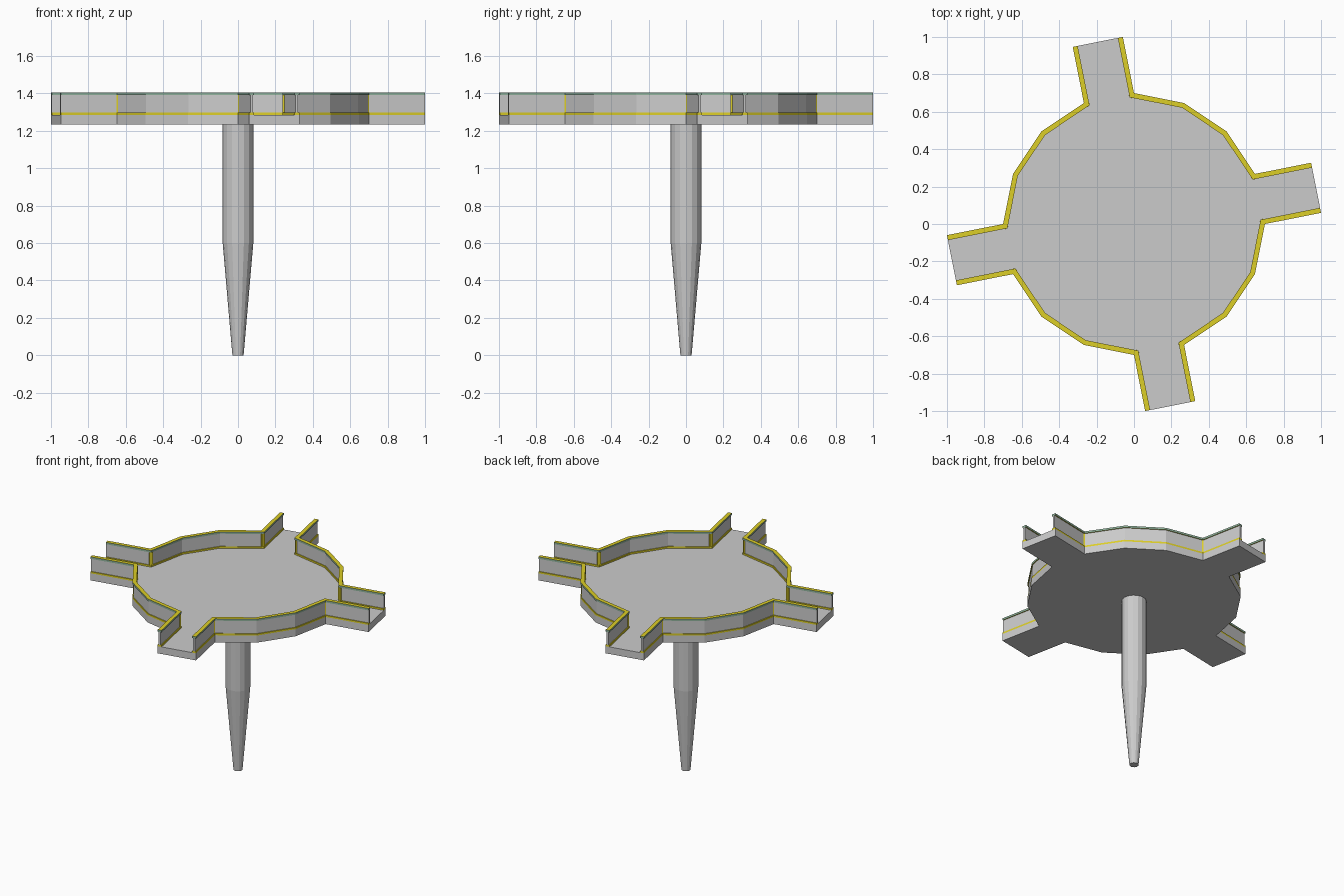
import bpy, bmesh, math
from mathutils import Vector

if "Cube" in bpy.data.objects:
    bpy.data.objects.remove(bpy.data.objects["Cube"])

R, ARM, STEP = 0.70, 0.306, math.radians(22.5)


def material(name, color):
    m = bpy.data.materials.new(name)
    m.diffuse_color = (*color, 1)
    m.use_nodes = True
    m.node_tree.nodes["Principled BSDF"].inputs["Base Color"].default_value = m.diffuse_color
    return m


gold = material("gold", (0.72, 0.62, 0.02))
green = material("green_edge", (0.28, 0.45, 0.33))
panel_grey = material("panel_grey", (0.66, 0.67, 0.68))


def finish(name, bm, mats=()):
    bmesh.ops.recalc_face_normals(bm, faces=bm.faces)
    mesh = bpy.data.meshes.new(name)
    bm.to_mesh(mesh)
    bm.free()
    for m in mats:
        mesh.materials.append(m)
    ob = bpy.data.objects.new(name, mesh)
    bpy.context.collection.objects.link(ob)
    return ob


def polar(r, a):
    return Vector((r * math.cos(a), r * math.sin(a)))


def quarter_path(q):
    """Edge from one arm tip, along the rim, to the next arm tip."""
    a0 = q * math.pi / 2
    rim = [polar(R, a0 + STEP * k) for k in range(1, 5)]
    start = rim[0] + polar(ARM, a0 + STEP / 2)
    end = rim[-1] + polar(ARM, a0 + math.pi / 2 + STEP / 2)
    return [start] + rim + [end]


def offset(path, d):
    """Shift an open path to its left (inward) with mitred corners."""
    dirs = [(b - a).normalized() for a, b in zip(path, path[1:])]
    norms = [Vector((-t.y, t.x)) for t in dirs]
    out = []
    for i, p in enumerate(path):
        n1, n2 = norms[max(i - 1, 0)], norms[min(i, len(norms) - 1)]
        out.append(p + (n1 + n2) * d / (1 + n1.dot(n2)))
    return out


def add_prism(bm, pts, z0, z1):
    lo = [bm.verts.new((p.x, p.y, z0)) for p in pts]
    hi = [bm.verts.new((p.x, p.y, z1)) for p in pts]
    bm.faces.new(lo[::-1])
    bm.faces.new(hi)
    n = len(pts)
    for i in range(n):
        j = (i + 1) % n
        bm.faces.new((lo[i], lo[j], hi[j], hi[i]))


def walls(name, d0, d1, z0, z1, mats):
    """Mitred strip following all four edge paths."""
    bm = bmesh.new()
    for q in range(4):
        path = quarter_path(q)
        add_prism(bm, offset(path, d0) + offset(path, d1)[::-1], z0, z1)
    if len(mats) > 1:
        for f in bm.faces:
            f.normal_update()
            f.material_index = 0 if abs(f.normal.z) > 0.5 else 1
    return finish(name, bm, mats)


# Platform slab with four arms
bm = bmesh.new()
add_prism(bm, [p for q in range(4) for p in quarter_path(q)], 1.235, 1.286)
finish("platform", bm)

# Railing: bottom trim, panels and top rail
walls("bottom_trim", 0.0, 0.027, 1.286, 1.298, [gold])
walls("railing_panels", 0.006, 0.021, 1.298, 1.391, [panel_grey])
walls("top_rail", 0.0, 0.027, 1.391, 1.405, [gold, green])

# Corner posts where the arms meet the rim
bm = bmesh.new()
for q in range(4):
    mid = offset(quarter_path(q), 0.0135)
    for i in (1, 4):
        a = math.atan2(mid[i].y, mid[i].x)
        pts = [mid[i] + polar(0.017, a + math.pi / 2 * k) for k in range(4)]
        add_prism(bm, pts, 1.298, 1.391)
finish("corner_posts", bm, [gold])

# Tapered pedestal
bm = bmesh.new()
rings = [[bm.verts.new((*polar(r, STEP * k), z)) for k in range(16)]
         for r, z in ((0.03, 0), (0.082, 0.6), (0.082, 1.235))]
for a, b in zip(rings, rings[1:]):
    for k in range(16):
        j = (k + 1) % 16
        bm.faces.new((a[k], a[j], b[j], b[k]))
bm.faces.new(rings[0][::-1])
bm.faces.new(rings[-1])
finish("pedestal", bm)
